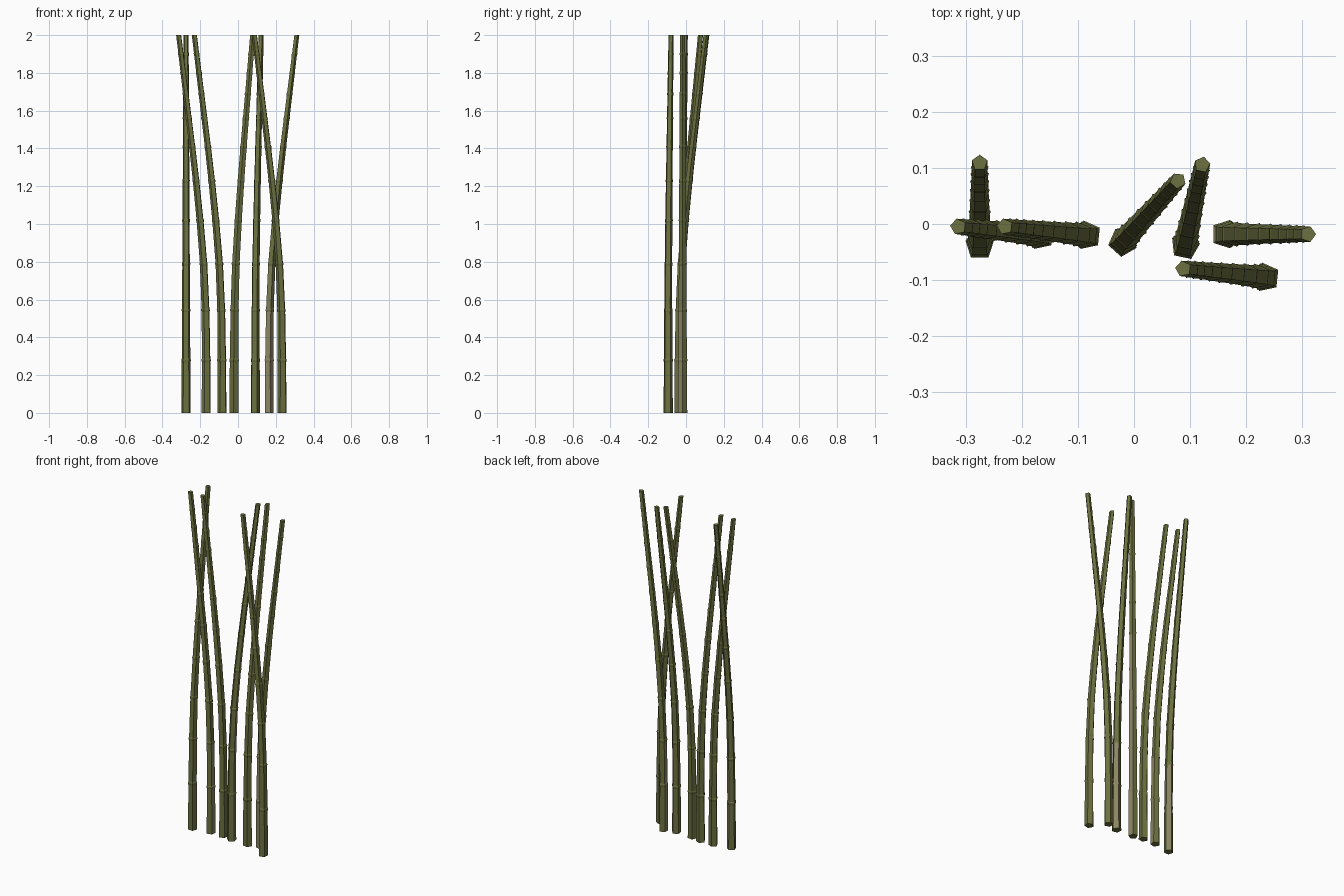
import bpy, bmesh, math

if "Cube" in bpy.data.objects:
    bpy.data.objects.remove(bpy.data.objects["Cube"])


def flat_colour(name, rgb):
    m = bpy.data.materials.new(name)
    m.diffuse_color = (*rgb, 1)
    m.use_nodes = True
    m.node_tree.nodes["Principled BSDF"].inputs["Base Color"].default_value = m.diffuse_color
    return m


MATS = [flat_colour("olive_green", (0.150, 0.165, 0.050)),
        flat_colour("dry_tan", (0.26, 0.235, 0.125)),
        flat_colour("pale_olive", (0.19, 0.195, 0.085))]

SIDES = 5
HEIGHT = 2.0
LEAN = 0.147                 # sideways reach of every tip
R_BASE, R_TIP = 0.026, 0.0145
JOINTS = [0.28, 0.545, 0.79, 1.02, 1.23, 1.41, 1.56, 1.69, 1.80, 1.90]
# share of the lean reached at each height
BEND = [(0, 0), (0.28, 0.0), (0.545, 0.025), (0.79, 0.095), (1.02, 0.225),
        (1.23, 0.37), (1.41, 0.51), (2.0, 1.0)]


def lean_at(z):
    for (z0, f0), (z1, f1) in zip(BEND, BEND[1:]):
        if z <= z1:
            return LEAN * (f0 + (f1 - f0) * (z - z0) / (z1 - z0))
    return LEAN


def stalk(name, x, y, degrees, patches):
    """Five-sided cane; patches = (facing degrees, low z, high z, colour)."""
    a = math.radians(degrees)
    # ring heights: a thin raised ridge at each joint
    levels = [(0.0, 1.0)]
    for j in JOINTS:
        levels += [(j - 0.012, 0.98), (j - 0.003, 1.09), (j + 0.003, 1.09),
                   (j + 0.008, 0.97)]
    levels.append((HEIGHT, 1.0))
    bm = bmesh.new()
    rings = []
    for z, swell in levels:
        r = (R_BASE + (R_TIP - R_BASE) * z / HEIGHT) * swell
        d = lean_at(z)
        cx, cy = x + d * math.cos(a), y + d * math.sin(a)
        rings.append([bm.verts.new((cx + r * math.cos(a + math.tau * k / SIDES),
                                    cy + r * math.sin(a + math.tau * k / SIDES), z))
                      for k in range(SIDES)])
    for low, high in zip(rings, rings[1:]):
        for k in range(SIDES):
            n = (k + 1) % SIDES
            f = bm.faces.new((low[k], low[n], high[n], high[k]))
            # dry patches by facing direction and height
            facing = a + math.tau * (k + 0.5) / SIDES
            zc = f.calc_center_median().z
            for deg, z0, z1, colour in patches:
                if math.cos(facing - math.radians(deg)) > 0.9 and z0 < zc < z1:
                    f.material_index = colour
    bm.faces.new(rings[0][::-1])
    bm.faces.new(rings[-1])
    me = bpy.data.meshes.new(name)
    bm.to_mesh(me)
    bm.free()
    for m in MATS:
        me.materials.append(m)
    bpy.context.collection.objects.link(bpy.data.objects.new(name, me))


# seven canes: base x, base y, lean direction, dry patches
STALKS = [
    (-0.275, -0.038, 90, [(54, 0, 0.5, 1)]),
    (-0.167, -0.020, 174, [(210, 0, 0.5, 2), (354, 0, 0.5, 1)]),
    (-0.084, -0.020, 174, []),
    (-0.020, -0.032, 48, [(12, 0, 1.2, 1)]),
    (0.091, -0.038, 78, [(42, 0, 0.5, 1)]),
    (0.163, -0.018, 0, [(180, 0, 0.5, 1), (252, 0, 0.5, 1), (324, 0, 0.5, 1),
                        (252, 0.5, 0.7, 2), (324, 0.5, 0.7, 2)]),
    (0.234, -0.095, 174, []),
]
for i, (x, y, deg, patches) in enumerate(STALKS, 1):
    stalk(f"bamboo_stalk_{i}", x, y, deg, patches)
